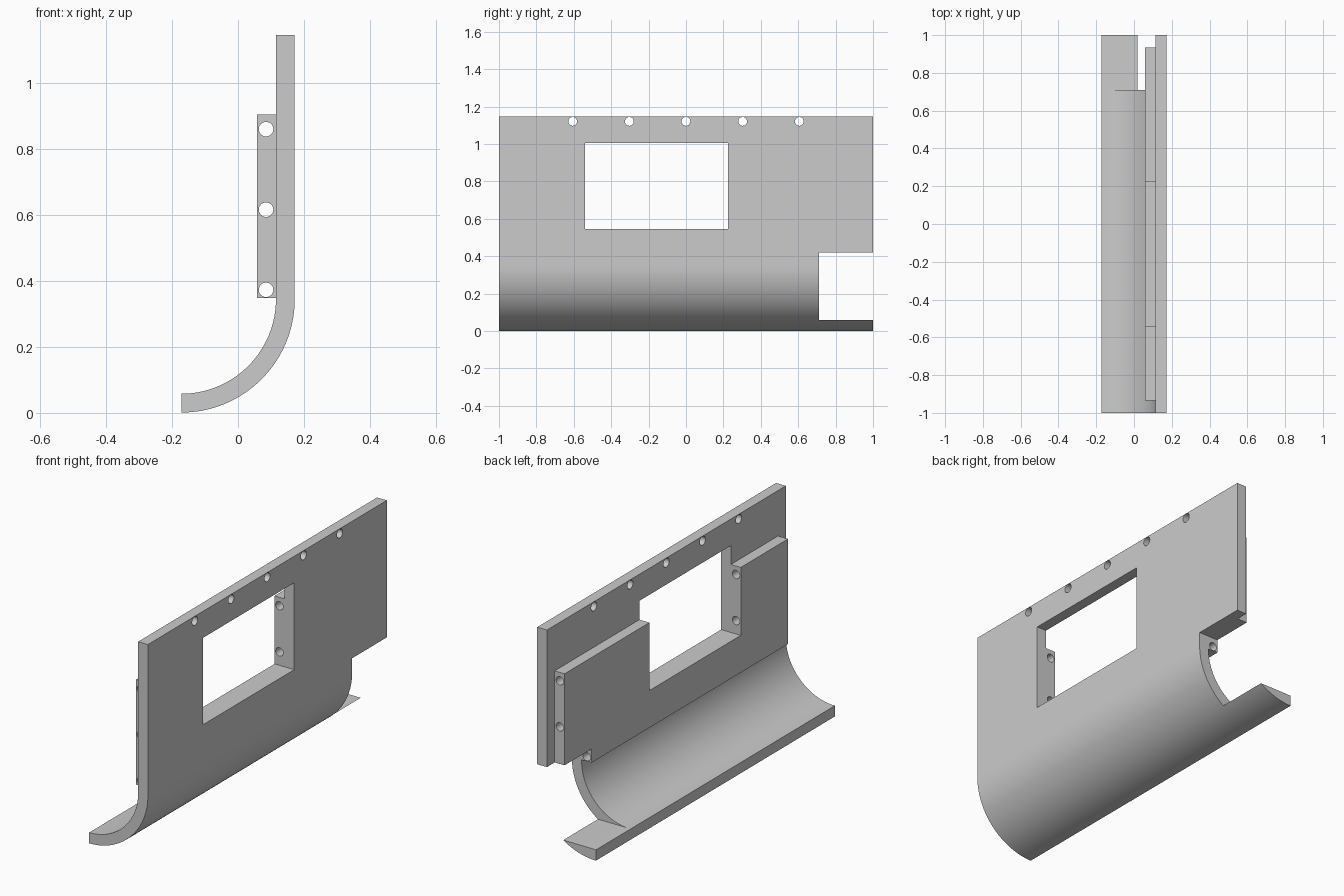
import bpy, bmesh
from math import sin, cos, pi
from mathutils import Matrix

if "Cube" in bpy.data.objects:
    bpy.data.objects.remove(bpy.data.objects["Cube"])

X_OUT, X_IN, X_PAD = 0.172, 0.115, 0.057
TOP, BEND_Z = 1.146, 0.345
BEND_X = -0.172
R_OUT, R_IN = X_OUT - BEND_X, X_IN - BEND_X
SEG = 32


def finish(name, bm):
    bmesh.ops.recalc_face_normals(bm, faces=bm.faces)
    mesh = bpy.data.meshes.new(name)
    bm.to_mesh(mesh)
    bm.free()
    obj = bpy.data.objects.new(name, mesh)
    bpy.context.collection.objects.link(obj)
    return obj


def box(name, x0, x1, y0, y1, z0, z1):
    bm = bmesh.new()
    m = Matrix.Translation(((x0 + x1) / 2, (y0 + y1) / 2, (z0 + z1) / 2))
    bmesh.ops.create_cube(bm, size=1, matrix=m @ Matrix.Diagonal((x1 - x0, y1 - y0, z1 - z0, 1)))
    return finish(name, bm)


def rod(name, axis, centre, radius, length):
    bm = bmesh.new()
    turn = Matrix.Rotation(pi / 2, 4, 'Y' if axis == 'X' else 'X')
    bmesh.ops.create_cone(bm, cap_ends=True, segments=32, radius1=radius, radius2=radius,
                          depth=length, matrix=Matrix.Translation(centre) @ turn)
    return finish(name, bm)


def combine(target, tool, operation):
    mod = target.modifiers.new(operation.title(), 'BOOLEAN')
    mod.operation, mod.object, mod.solver = operation, tool, 'EXACT'
    bpy.ops.object.select_all(action='DESELECT')
    bpy.context.view_layer.objects.active = target
    target.select_set(True)
    bpy.ops.object.modifier_apply(modifier=mod.name)
    bpy.data.objects.remove(tool, do_unlink=True)


# Curved plate: J-shaped profile swept along y
def arc(radius):
    return [(BEND_X + radius * sin(i / SEG * pi / 2), BEND_Z - radius * cos(i / SEG * pi / 2))
            for i in range(SEG + 1)]


profile = arc(R_OUT) + [(X_OUT, TOP), (X_IN, TOP)] + arc(R_IN)[::-1]
bm = bmesh.new()
face = bm.faces.new([bm.verts.new((x, -1, z)) for x, z in profile])
swept = bmesh.ops.extrude_face_region(bm, geom=[face])['geom']
bmesh.ops.translate(bm, vec=(0, 2, 0), verts=[v for v in swept if isinstance(v, bmesh.types.BMVert)])
plate = finish("curved_plate", bm)

# Thick backing pad on the rear
combine(plate, box("backing_pad", X_PAD, 0.14, -0.935, 0.935, 0.348, 0.905), 'UNION')

# Window and corner notch
combine(plate, box("window_cutter", -0.1, 0.3, -0.54, 0.225, 0.545, 1.005), 'DIFFERENCE')
combine(plate, box("notch_cutter", -0.3, 0.3, 0.71, 1.1, 0.059, 0.42), 'DIFFERENCE')

# Row of holes under the top edge
for i in range(-2, 3):
    combine(plate, rod("top_hole_cutter", 'X', (0.143, i * 0.303, 1.121), 0.0235, 0.2), 'DIFFERENCE')

# Lengthwise holes through the backing pad
for z in (0.373, 0.616, 0.86):
    combine(plate, rod("pad_hole_cutter", 'Y', (0.085, 0, z), 0.022, 2.2), 'DIFFERENCE')

bpy.ops.object.shade_smooth_by_angle(angle=pi / 6)
